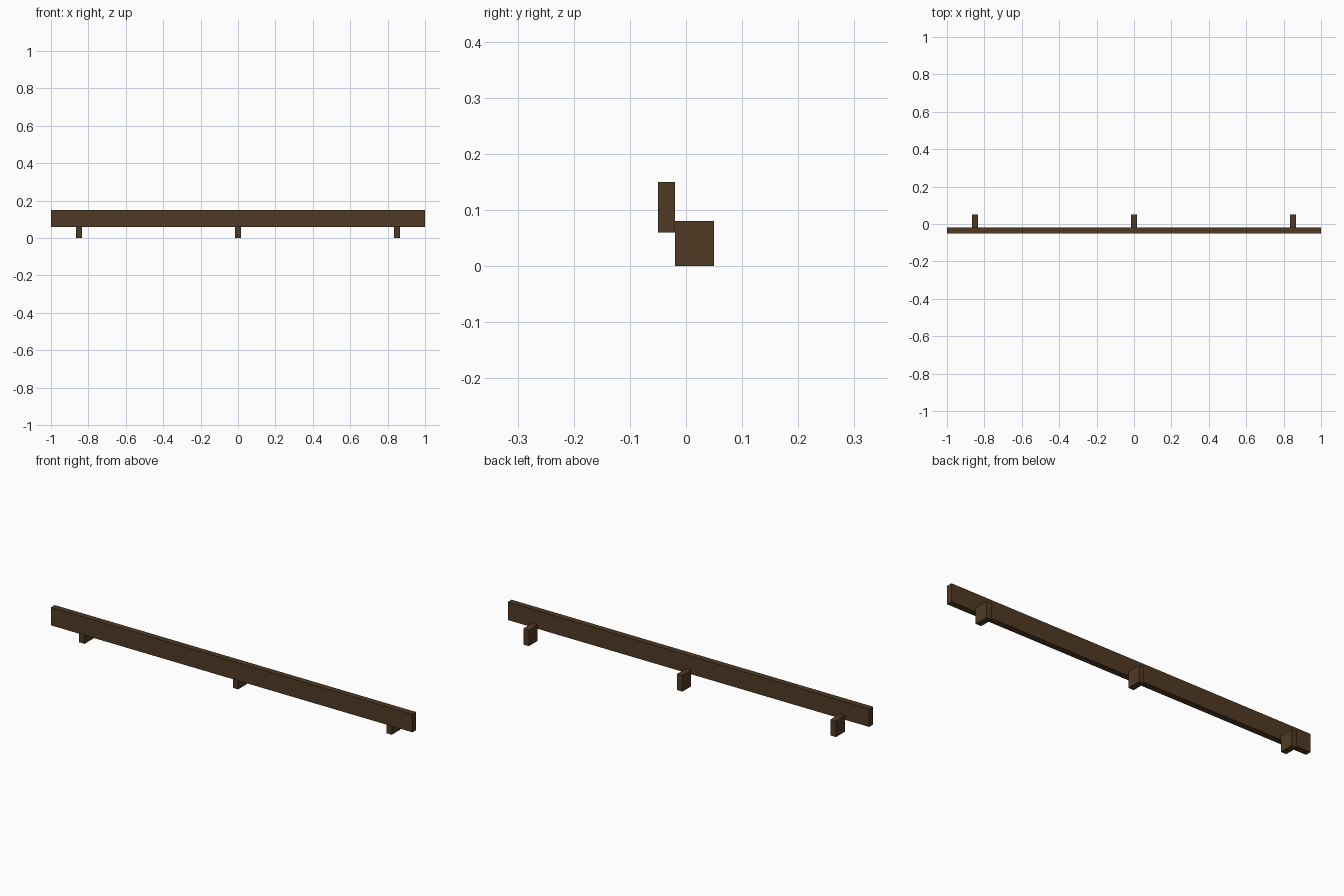
import bpy

if "Cube" in bpy.data.objects:
    bpy.data.objects.remove(bpy.data.objects["Cube"])

wood = bpy.data.materials.new("dark brown wood")
wood.diffuse_color = (0.08, 0.042, 0.017, 1)
wood.use_nodes = True
wood.node_tree.nodes["Principled BSDF"].inputs["Base Color"].default_value = wood.diffuse_color


def box(name, lo, hi):
    """Axis-aligned box between two corners."""
    size = [b - a for a, b in zip(lo, hi)]
    centre = [(a + b) / 2 for a, b in zip(lo, hi)]
    bpy.ops.mesh.primitive_cube_add(size=1, location=centre)
    ob = bpy.context.object
    ob.name = name
    ob.scale = size
    bpy.ops.object.transform_apply(location=False, rotation=False, scale=True)
    ob.data.materials.append(wood)
    return ob


# Long front board
box("rail_board", (-1, -0.05, 0.06), (1, -0.02, 0.15))

# Three support blocks behind it
for side, x in (("left", -0.85), ("middle", 0), ("right", 0.85)):
    box(f"{side}_bracket", (x - 0.015, -0.02, 0), (x + 0.015, 0.05, 0.08))
